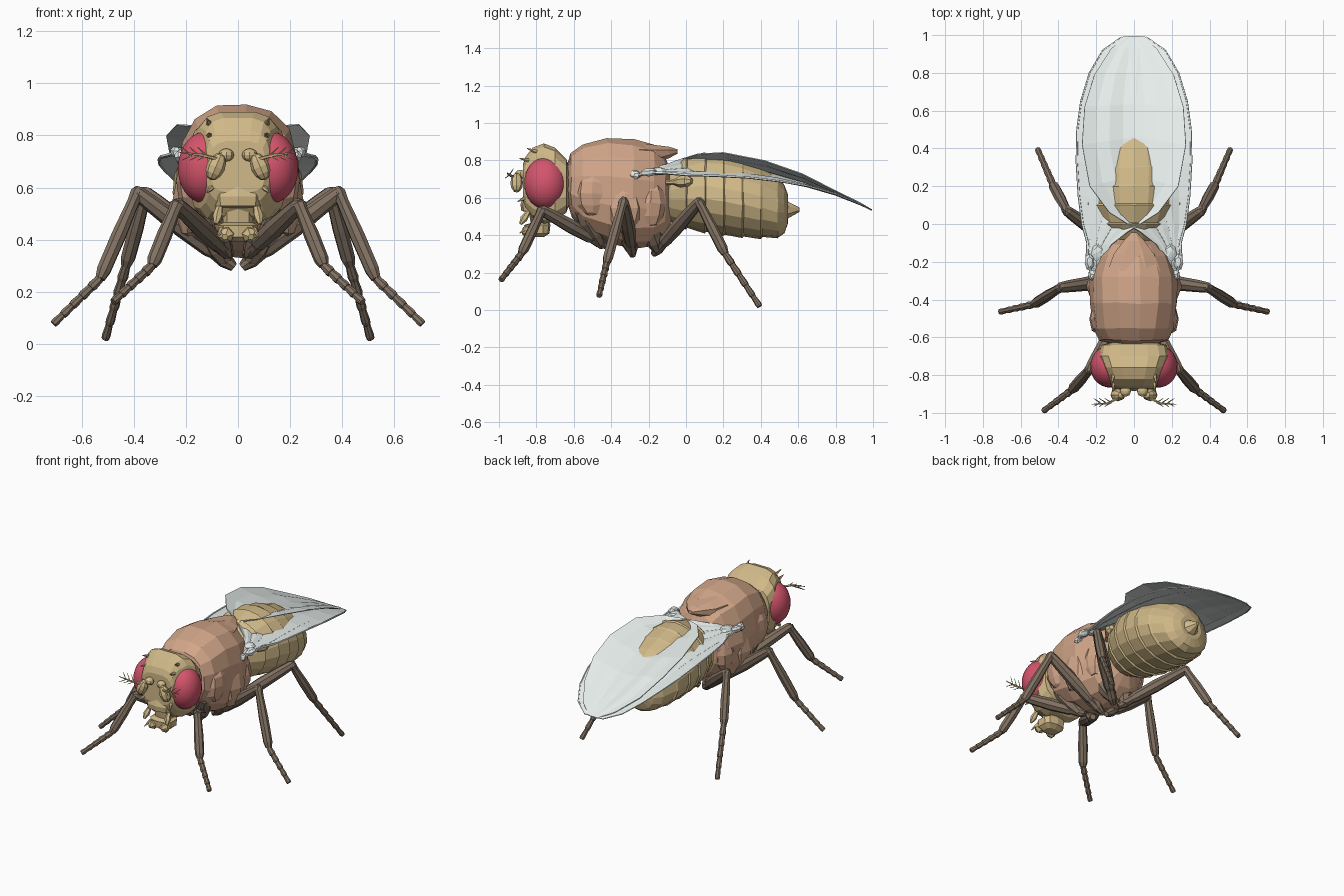
import bpy, bmesh, math, random
from mathutils import Vector, Quaternion, Matrix

if "Cube" in bpy.data.objects:
    bpy.data.objects.remove(bpy.data.objects["Cube"])

random.seed(4)

def mat(name, r, g, b):
    m = bpy.data.materials.new(name)
    m.diffuse_color = (r, g, b, 1)
    m.use_nodes = True
    m.node_tree.nodes["Principled BSDF"].inputs["Base Color"].default_value = m.diffuse_color
    return m

BROWN = mat("thorax_brown", .64, .38, .25)
TAN = mat("body_tan", .64, .49, .25)
RED = mat("eye_red", .66, .09, .15)
DARK = mat("leg_dark", .22, .165, .12)
CLEAR = mat("wing_pale", .80, .86, .84)

def finish(bm, name, material, mirror=False, jitter=0):
    for v in bm.verts:
        v.co += Vector([random.uniform(-jitter, jitter) for _ in range(3)])
    bmesh.ops.recalc_face_normals(bm, faces=bm.faces)
    me = bpy.data.meshes.new(name)
    bm.to_mesh(me)
    bm.free()
    ob = bpy.data.objects.new(name, me)
    bpy.context.collection.objects.link(ob)
    me.materials.append(material)
    if mirror:
        ob.modifiers.new("mirror", 'MIRROR').use_mirror_merge = False
    return ob

def skin(bm, rings):
    vs = [[bm.verts.new(p) for p in r] for r in rings]
    n = len(vs[0])
    for a, b in zip(vs, vs[1:]):
        for i in range(n):
            bm.faces.new((a[i], a[(i + 1) % n], b[(i + 1) % n], b[i]))
    bm.faces.new(vs[0])
    bm.faces.new(vs[-1])

def loft(bm, stations, n=16, e=2.3, upright=False, sag=0):
    """stations: (position along axis, low, high, half width); sag widens the lower half"""
    rings = []
    for p, lo, hi, hw in stations:
        ring = []
        for i in range(n):
            a = 2 * math.pi * (i + .5) / n
            c, s = math.cos(a), math.sin(a)
            x = hw * math.copysign(abs(c) ** (2 / e), c) * (1 - sag * s)
            h = (lo + hi) / 2 + (hi - lo) / 2 * math.copysign(abs(s) ** (2 / e), s)
            ring.append((x, h, p) if upright else (x, p, h))
        rings.append(ring)
    skin(bm, rings)

def tube(bm, pts, radii, n=8):
    pts = [Vector(p) for p in pts]
    t0 = Vector((0, 0, 1))
    q = Quaternion()
    rings = []
    for i, p in enumerate(pts):
        t = (pts[min(i + 1, len(pts) - 1)] - pts[max(i - 1, 0)]).normalized()
        q = t0.rotation_difference(t) @ q
        t0 = t
        rings.append([p + q @ Vector((radii[i] * math.cos(2 * math.pi * k / n),
                                      radii[i] * math.sin(2 * math.pi * k / n), 0)) for k in range(n)])
    skin(bm, rings)

def limb(bm, a, b, profile, n=8, fat=1):
    """straight segment with (fraction, radius) profile"""
    a, b = Vector(a), Vector(b)
    tube(bm, [a.lerp(b, f) for f, r in profile], [r * fat for f, r in profile], n)

def blob(bm, c, r, turn=0, tilt=0, u=12, v=8):
    m = (Matrix.Translation(c) @ Matrix.Rotation(turn, 4, 'Z') @ Matrix.Rotation(tilt, 4, 'Y')
         @ Matrix.Diagonal((*r, 1)))
    bmesh.ops.create_uvsphere(bm, u_segments=u, v_segments=v, radius=1, matrix=m)

# Thorax, with the pointed rear shield
bm = bmesh.new()
loft(bm, [(-.635, .58, .78, .11), (-.615, .50, .84, .18), (-.55, .42, .89, .215), (-.42, .36, .923, .235),
          (-.28, .33, .912, .235), (-.17, .34, .885, .2), (-.11, .40, .82, .155), (-.07, .48, .72, .08)], 15, 2.35, sag=.02)
finish(bm, "thorax", BROWN, jitter=.005)
bm = bmesh.new()
loft(bm, [(-.25, .76, .898, .15), (-.16, .78, .885, .115), (-.09, .81, .875, .06), (-.045, .835, .86, .015)], 8)
finish(bm, "thorax_rear_shield", BROWN)
bm = bmesh.new()
for c, r in [((.18, -.5, .62), (.06, .09, .12)), ((.19, -.33, .55), (.058, .1, .14)), ((.155, -.19, .57), (.06, .08, .13))]:
    blob(bm, c, r, u=8, v=6)
finish(bm, "thorax_side_plates", BROWN, True, .005)

# Abdomen: every segment overlaps the next with a small step
prof = [(-.14, .55, .68, .06), (-.08, .47, .76, .14), (0, .43, .82, .21), (.1, .41, .843, .243), (.2, .395, .835, .252),
        (.3, .385, .808, .246), (.4, .38, .77, .222), (.49, .385, .715, .175), (.525, .41, .67, .13), (.545, .46, .62, .08)]
st = []
for y, lo, hi, w in prof:
    st.append((y, lo, hi, w))
    if 0 <= y < .45:
        st.append((y + .008, lo + .009, hi - .007, w - .008))
bm = bmesh.new()
loft(bm, st, 18, 1.95, sag=.06)
loft(bm, [(.5, .46, .62, .08), (.55, .49, .58, .05), (.605, .525, .55, .01)], 8)
finish(bm, "abdomen", TAN, jitter=.002)

# Head with neck
bm = bmesh.new()
loft(bm, [(-.58, .58, .74, .09), (-.625, .56, .76, .11), (-.64, .52, .81, .175), (-.70, .47, .87, .187),
          (-.76, .46, .893, .163), (-.82, .49, .87, .137), (-.858, .54, .82, .122), (-.872, .58, .78, .105)],
     16, 3.6)
finish(bm, "head", TAN)
bm = bmesh.new()
blob(bm, (.126, -.752, .678), (.105, .114, .138), turn=.14, tilt=-.06, u=24, v=16)
for f in bm.faces:
    f.smooth = True
finish(bm, "eye", RED, True)

# Mouthparts
bm = bmesh.new()
loft(bm, [(.39, -.83, -.76, .045), (.41, -.86, -.73, .075), (.455, -.865, -.725, .08), (.465, -.83, -.73, .06),
          (.52, -.84, -.72, .062), (.53, -.88, -.71, .095), (.565, -.885, -.70, .1), (.61, -.87, -.70, .09)],
     10, 3, upright=True)
finish(bm, "proboscis", TAN)
bm = bmesh.new()
limb(bm, (.07, -.84, .53), (.085, -.885, .46), [(0, .012), (.6, .02), (1, .008)], 6)
limb(bm, (.04, -.82, .43), (.05, -.875, .41), [(0, .03), (.7, .032), (1, .012)], 6)
finish(bm, "mouth_palp", TAN, True)

# Antennae with feathery bristle
bm = bmesh.new()
blob(bm, (.045, -.885, .725), (.03, .03, .025), u=8, v=6)
blob(bm, (.085, -.905, .68), (.036, .034, .055), tilt=-.4, u=8, v=6)
tube(bm, [(.08, -.92, .71), (.14, -.95, .725), (.225, -.955, .735)], [.008, .006, .002], 5)
for x in (.12, .15, .18):
    for d in (-1, 1):
        limb(bm, (x, -.945, .722), (x + .035, -.945 + .022 * d, .73 + .025 * d), [(0, .004), (1, .0015)], 4)
finish(bm, "antenna", TAN, True)

# Head bristles
bm = bmesh.new()
for a, d in [((.11, -.80, .845), (.01, -.05, .02)), ((.11, -.84, .80), (.0, -.05, .01)), ((.10, -.86, .6), (.02, -.04, -.02)),
             ((.06, -.85, .44), (.02, -.04, -.03))]:
    a = Vector(a)
    limb(bm, a, a + Vector(d), [(0, .012), (1, .002)], 5)
finish(bm, "head_bristle", TAN, True)

# Legs: socket, trochanter, knee, ankle, foot
legs = {
    "front_leg": [(.13, -.55, .52), (.05, -.46, .36), (.235, -.77, .535), (.33, -.88, .30), (.48, -.99, .16)],
    "middle_leg": [(.12, -.32, .46), (.05, -.29, .32), (.387, -.335, .58), (.53, -.425, .25), (.71, -.465, .075)],
    "hind_leg": [(.11, -.2, .46), (.05, -.15, .325), (.355, .07, .578), (.43, .21, .30), (.51, .395, .018)],
}
tarsus = []
for k in range(5):
    r = .021 - .001 * k
    tarsus += [(k * .2, r * .8), (k * .2 + .15, r), (k * .2 + .195, r * .88)]
for name, (s, t, k, a, f) in legs.items():
    bm = bmesh.new()
    limb(bm, s, t, [(-.1, .04), (.25, .055), (.7, .048), (1, .032), (1.15, .018)])
    limb(bm, t, k, [(-.1, .018), (0, .03), (.12, .027), (.18, .034), (.5, .039), (.85, .033), (1, .028), (1.05, .014)])
    limb(bm, k, a, [(-.06, .014), (0, .025), (.12, .022), (.5, .027), (.9, .026), (1, .018)], fat=1.1)
    limb(bm, a, f, tarsus)
    finish(bm, name, DARK, True)

# Wings: leading edge low outside, trailing edge high across the back, so the pair crosses
lead = [(.215, -.28, .715), (.25, -.2, .735), (.245, -.1, .73), (.272, 0, .72), (.292, .15, .715), (.303, .33, .705),
        (.30, .5, .685), (.28, .65, .66), (.235, .8, .618), (.165, .92, .57), (.065, .99, .536)]
trail = [(.18, -.26, .735), (.17, -.2, .755), (.12, -.11, .775), (.03, -.04, .80), (-.13, .06, .83), (-.235, .2, .838),
         (-.275, .42, .795), (-.262, .62, .725), (-.21, .79, .64), (-.12, .93, .572), (-.03, .995, .535)]
NU = 8

def wing_point(i, u):
    p = Vector(lead[i]).lerp(Vector(trail[i]), u)
    fade = min(1, i / 4) * min(1, (len(lead) - 1 - i) / 3)
    p.z += fade * (.004 * math.cos(u * NU * math.pi) - .013 * math.sin(u * math.pi))
    return p

bm = bmesh.new()
grid = [[bm.verts.new(wing_point(i, j / NU)) for j in range(NU + 1)] for i in range(len(lead))]
for a, b in zip(grid, grid[1:]):
    for j in range(NU):
        bm.faces.new((a[j], a[j + 1], b[j + 1], b[j]))
wing = finish(bm, "wing", CLEAR)
sol = wing.modifiers.new("thickness", 'SOLIDIFY')
sol.thickness = .005
sol.offset = 0
wing.modifiers.new("mirror", 'MIRROR').use_mirror_merge = False

# Wing veins and hinge
bm = bmesh.new()
last = len(lead)
for u, r, end in [(0, .009, last), (.125, .005, last - 1), (.375, .004, last), (.625, .004, last - 1)]:
    pts = [wing_point(i, u) for i in range(end)]
    tube(bm, pts, [r * (1 - .6 * i / end) for i in range(end)], 5)
finish(bm, "wing_veins", CLEAR, True)
bm = bmesh.new()
for c, r in [((.215, -.27, .722), (.033, .03, .024)), ((.235, -.2, .737), (.028, .045, .021)), ((.19, -.15, .742), (.038, .05, .02))]:
    blob(bm, c, r, u=7, v=5)
finish(bm, "wing_hinge", CLEAR, True, .004)

# Small balancing clubs behind the wings
bm = bmesh.new()
limb(bm, (.12, -.13, .68), (.205, .03, .69), [(0, .012), (.4, .014), (.6, .03), (.85, .034), (1, .016)], 7)
finish(bm, "balancing_club", TAN, True)
